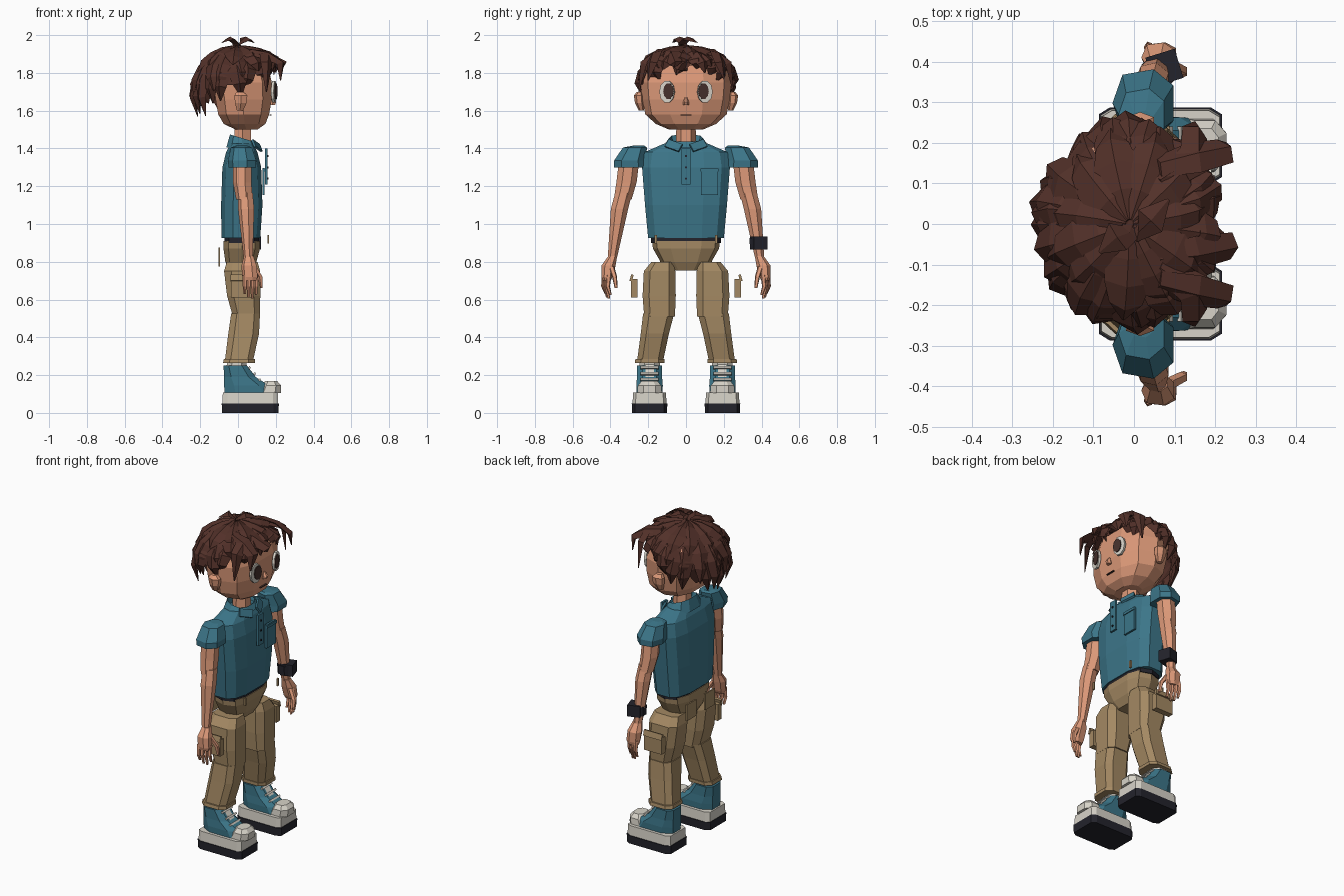
import bpy, bmesh, math, random
from mathutils import Vector, Matrix, Euler

random.seed(4)


def mat(name, r, g, b):
    m = bpy.data.materials.new(name)
    m.diffuse_color = (r, g, b, 1)
    return m


TEAL = mat("teal_cloth", .045, .18, .25)
SKIN = mat("skin", .72, .32, .19)
HAIR = mat("hair_brown", .085, .03, .022)
KHAKI = mat("khaki", .37, .25, .125)
WHITE = mat("off_white", .68, .65, .58)
DARK = mat("dark", .017, .017, .025)
BROWN = mat("iris_brown", .06, .03, .025)


def finish(name, bm, m):
    bmesh.ops.recalc_face_normals(bm, faces=bm.faces[:])
    me = bpy.data.meshes.new(name)
    bm.to_mesh(me)
    bm.free()
    me.materials.append(m)
    ob = bpy.data.objects.new(name, me)
    bpy.context.collection.objects.link(ob)
    return ob


def ring(cx, cy, z, rx, ry, n=8, p=2.5, slope=0):
    """Flat superellipse section; slope tips it along x."""
    out = []
    for i in range(n):
        a = 2 * math.pi * (i + .5) / n
        c, s = math.cos(a), math.sin(a)
        dx = rx * math.copysign(abs(c) ** (2 / p), c)
        out.append(Vector((cx + dx, cy + ry * math.copysign(abs(s) ** (2 / p), s), z + slope * dx)))
    return out


def skin_rings(bm, rings, caps=True):
    vs = [[bm.verts.new(q) for q in r] for r in rings]
    n = len(vs[0])
    for a, b in zip(vs, vs[1:]):
        for i in range(n):
            bm.faces.new((a[i], a[(i + 1) % n], b[(i + 1) % n], b[i]))
    if caps:
        bm.faces.new(vs[0])
        bm.faces.new(vs[-1])


def loft(name, m, rows, n=8, p=2.5):
    bm = bmesh.new()
    skin_rings(bm, [ring(*r[:5], n, p, *r[5:]) for r in rows])
    return finish(name, bm, m)


def box(name, m, loc, size, rot=(0, 0, 0)):
    bm = bmesh.new()
    M = Matrix.LocRotScale(Vector(loc), Euler(rot), Vector(size))
    bmesh.ops.create_cube(bm, size=1, matrix=M)
    return finish(name, bm, m)


def disc(name, m, loc, ry, rz, depth, yaw):
    bm = bmesh.new()
    M = (Matrix.Translation(loc) @ Matrix.Rotation(yaw, 4, 'Z')
         @ Matrix.Diagonal((1, ry, rz, 1)) @ Matrix.Rotation(math.pi / 2, 4, 'Y'))
    bmesh.ops.create_cone(bm, cap_ends=True, segments=10, radius1=1, radius2=1, depth=depth, matrix=M)
    return finish(name, bm, m)


# Head, neck and small face details
loft("head", SKIN, [(.045, 0, 1.50, .06, .09), (.035, 0, 1.53, .115, .16), (.03, 0, 1.58, .14, .215),
     (.03, 0, 1.66, .155, .232), (.025, 0, 1.75, .16, .24), (0, 0, 1.84, .165, .22), (-.01, 0, 1.90, .1, .13)], 10)
loft("neck", SKIN, [(.025, 0, 1.40, .052, .055), (.025, 0, 1.54, .048, .05)], 6, 2)
loft("nose", SKIN, [(.18, 0, 1.63, .018, .016), (.185, 0, 1.645, .02, .016), (.18, 0, 1.67, .006, .006)], 6, 2)
box("mouth", BROWN, (.172, 0, 1.578), (.01, .06, .005))
for s in (-1, 1):
    disc("eye_white", WHITE, (.19, s * .10, 1.70), .041, .060, .014, s * .2)
    disc("eye_iris", BROWN, (.198, s * .092, 1.703), .028, .043, .012, s * .2)
    loft("ear", SKIN, [(.01, s * .235, 1.60, .018, .014), (.015, s * .246, 1.64, .035, .024),
         (.015, s * .25, 1.68, .04, .026), (.01, s * .245, 1.70, .02, .015)], 6, 2)

# Hair: under-cap plus overlapping tapered locks
bm = bmesh.new()
bmesh.ops.create_icosphere(bm, subdivisions=2, radius=1, matrix=Matrix.LocRotScale(
    Vector((-.02, 0, 1.735)), None, Vector((.195, .25, .185))))
bmesh.ops.delete(bm, geom=[v for v in bm.verts if v.co.z < 1.72 + .7 * v.co.x], context='VERTS')
finish("hair_cap", bm, HAIR)
CENTRE = Vector((0, 0, 1.72))


def lock(bm, pts, widths, thick=.022):
    rings = []
    for i, q in enumerate(pts):
        tan = pts[min(i + 1, len(pts) - 1)] - pts[max(i - 1, 0)]
        out = (q - CENTRE).normalized()
        side = tan.cross(out).normalized() * widths[i]
        th = thick * min(1, widths[i] / .03)
        rings.append([q + side, q + out * th, q - side, q - out * th * .6])
    skin_rings(bm, rings)


bm = bmesh.new()
# layer: count, start, end, radius scale, top height, width
for count, t0, t1, k, top, w in ((20, .2, 1, .97, 1.895, .048), (17, .12, .82, 1.0, 1.91, .05),
                                 (11, .02, .55, 1.0, 1.925, .055)):
    for i in range(count):
        a = 2 * math.pi * (i + random.uniform(-.25, .25)) / count
        swirl = random.uniform(-.2, .3)
        end = 1.69 - .12 * -math.cos(a) + random.uniform(-.03, .02)
        kk = k * random.uniform(.94, 1.03)
        pts = []
        for j in range(5):
            t = t0 + (t1 - t0) * j / 4
            b = a + swirl * t * t
            r = math.sin(2.0 * t) * kk
            rx = .215 if math.cos(b) > 0 else .235
            pts.append(Vector((-.01 + rx * r * math.cos(b), .262 * r * math.sin(b),
                               top - (top - end) * (1 - math.cos(t * math.pi / 2)))))
        lock(bm, pts, [w * .6, w, w * 1.05, w * .75, .004])
# forward flicks over the brow and the tuft at the crown
for y0, y1, x1, z1 in ((-.08, -.06, .25, 1.83), (-.14, -.20, .235, 1.76), (.14, .20, .235, 1.77),
                       (.03, .10, .21, 1.80), (.0, -.05, .20, 1.79), (.10, .25, .16, 1.70), (-.10, -.25, .16, 1.70)):
    P = [Vector((.06, y0, 1.91)), Vector((.15, y0 * .6 + y1 * .4, 1.895)),
         Vector((x1 - .01, y1 * .9, 1.85)), Vector((x1 - .01, y1, z1))]
    lock(bm, P, [.03, .045, .035, .004], .02)
for sx, y in ((1, .06), (-1, -.07)):
    P = [Vector((0, .02, 1.90)), Vector((sx * .01, -.02, 1.955)),
         Vector((sx * .04, y * .3 - .01, 1.98)), Vector((sx * .085, y, 1.96))]
    lock(bm, P, [.02, .025, .04, .004], .012)
finish("hair_locks", bm, HAIR)

# Shirt body, collar, placket and pocket
loft("shirt_body", TEAL, [(.015, 0, .925, .105, .205), (.02, 0, 1.10, .112, .222), (.02, 0, 1.30, .105, .238),
     (.02, 0, 1.38, .085, .225), (.02, 0, 1.425, .062, .12)], 12, 3)
bm = bmesh.new()
skin_rings(bm, [ring(.02, 0, 1.405, .085, .125, 10), ring(.02, 0, 1.455, .065, .09, 10, 2.5, -.3),
                ring(.02, 0, 1.42, .055, .08, 10)], False)
finish("collar_band", bm, TEAL)
for s in (-1, 1):
    box("collar_flap", TEAL, (.10, s * .065, 1.415), (.012, .085, .045), (s * .35, -.5, s * .3))
box("placket", TEAL, (.15, 0, 1.305), (.012, .048, .19))
for z in (1.24, 1.30, 1.36):
    disc("shirt_button", DARK, (.158, 0, z), .006, .006, .006, 0)
box("chest_pocket", TEAL, (.135, .125, 1.225), (.012, .09, .145))
box("pocket_hem", TEAL, (.142, .125, 1.285), (.008, .094, .016))

# Arms with sleeves and hands
for s in (-1, 1):
    loft("sleeve", TEAL, [(.025, s * .295, 1.30, .075, .088), (.025, s * .298, 1.335, .078, .085),
         (.02, s * .27, 1.405, .058, .065), (.02, s * .25, 1.415, .03, .03)], 7)
    loft("upper_arm", SKIN, [(.025, s * .298, 1.36, .05, .055), (.025, s * .315, 1.22, .052, .055),
         (.035, s * .335, 1.13, .045, .048)], 7, 2)
    loft("forearm", SKIN, [(.04, s * .33, 1.165, .042, .046), (.045, s * .352, 1.08, .045, .047),
         (.055, s * .39, .82, .025, .025)], 7, 2)
    loft("palm", SKIN, [(.058, s * .388, .83, .026, .024), (.06, s * .41, .78, .042, .038),
         (.065, s * .418, .72, .042, .03), (.065, s * .42, .70, .034, .022)], 7, 2.5)
    for i in range(4):
        x, y = .036 + .02 * i, .432 - .008 * i
        tip = (.63, .61, .605, .625)[i]
        loft("finger", SKIN, [(x, s * y, .73, .011, .014), (x, s * (y + .006), .67, .011, .012),
             (x, s * (y - .008), tip, .007, .007)], 5, 2)
    loft("thumb", SKIN, [(.085, s * .395, .775, .016, .016), (.118, s * .378, .72, .015, .014),
         (.125, s * .37, .66, .007, .008)], 5, 2)
loft("watch_strap", DARK, [(.06, .374, .87, .042, .038), (.06, .374, .925, .044, .04)], 8)
box("watch_face", DARK, (.075, .385, .90), (.075, .075, .07), (0, 0, .3))

# Hips and belt
loft("belt", DARK, [(.02, 0, .90, .095, .185), (.02, 0, .935, .095, .185)], 10, 3)
loft("hips", KHAKI, [(.015, 0, .755, .06, .09), (.015, 0, .80, .085, .135), (.02, 0, .87, .10, .175),
     (.02, 0, .91, .10, .18)], 10, 3)
for s in (-1, 1):
    box("front_belt_loop", KHAKI, (.16, s * .16, .92), (.01, .014, .045))
    box("rear_pocket", KHAKI, (-.098, s * .09, .825), (.008, .095, .10))

    # Trouser legs in two overlapping segments, with cuff and cargo pocket
    loft("thigh", KHAKI, [(.045, s * .14, .51, .075, .085), (.03, s * .142, .62, .092, .092),
         (.022, s * .14, .75, .10, .087), (.022, s * .125, .80, .085, .06)], 8, 3.5)
    loft("shin", KHAKI, [(.005, s * .19, .275, .078, .072), (.03, s * .165, .42, .085, .078),
         (.04, s * .145, .525, .08, .086)], 8, 3.5)
    loft("cuff", KHAKI, [(.005, s * .193, .265, .088, .082), (.007, s * .191, .285, .086, .08)], 8, 3.5)
    box("cargo_pocket", KHAKI, (.022, s * .274, .66), (.12, .036, .10))
    box("cargo_flap", KHAKI, (.022, s * .288, .715), (.125, .014, .035), (s * .25, 0, 0))

    # Shoes
    c = s * .193
    loft("outsole", DARK, [(.065, c, 0, .152, .094), (.065, c, .05, .154, .096)], 8, 9)
    loft("midsole", WHITE, [(.065, c, .05, .15, .092), (.065, c, .108, .148, .088)], 8, 9)
    loft("shoe_upper", TEAL, [(.06, c, .105, .138, .072), (.045, c, .145, .125, .074),
         (.01, c, .19, .088, .07), (-.015, c, .252, .065, .07)], 8, 3)
    loft("toe_cap", WHITE, [(.165, c, .105, .066, .07), (.175, c, .145, .056, .066),
         (.175, c, .168, .035, .045)], 8)
    loft("sock", WHITE, [(-.01, c, .24, .055, .058), (-.005, c, .275, .055, .058)], 8)
    box("shoe_tongue", WHITE, (.075, c, .205), (.012, .045, .12), (0, -.65, 0))
    for i in range(3):
        box("lace", WHITE, (.115 - .027 * i, c, .175 + .032 * i), (.012, .095, .012), (0, -.65, 0))
